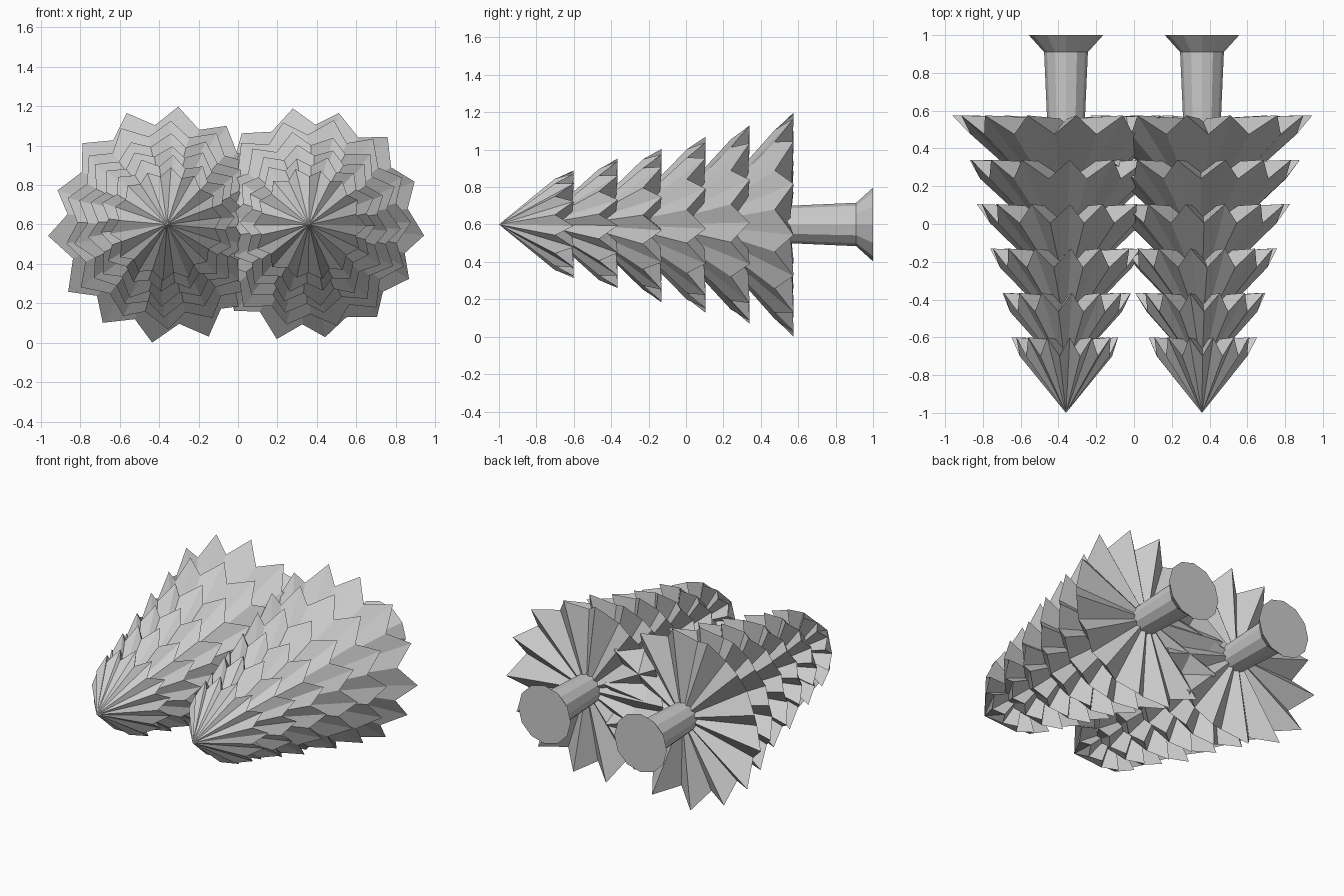
import bpy, bmesh, math, random

cube = bpy.data.objects.get("Cube")
if cube:
    bpy.data.objects.remove(cube)

random.seed(4)
POINTS = 14
AXIS_Z = 0.6

grey = bpy.data.materials.new("plain grey")
colour = (0.6, 0.6, 0.6, 1)
grey.use_nodes = True
grey.diffuse_color = colour
grey.node_tree.nodes["Principled BSDF"].inputs["Base Color"].default_value = colour


def make_object(name, bm):
    bmesh.ops.recalc_face_normals(bm, faces=bm.faces[:])
    mesh = bpy.data.meshes.new(name)
    bm.to_mesh(mesh)
    bm.free()
    mesh.materials.append(grey)
    obj = bpy.data.objects.new(name, mesh)
    bpy.context.collection.objects.link(obj)


def around(bm, x, y, radius, angle):
    return bm.verts.new((x + radius * math.cos(angle), y,
                         AXIS_Z + radius * math.sin(angle)))


def branch_tier(name, x, tip_y, radius, apex_y, turn):
    # Pleated cone: long drooping tips alternate with shorter valleys
    bm = bmesh.new()
    apex = bm.verts.new((x, apex_y, AXIS_Z))
    base = bm.verts.new((x, tip_y - 0.02, AXIS_Z))
    rim = []
    for i in range(2 * POINTS):
        angle = turn + i * math.pi / POINTS
        if i % 2:
            rim.append(around(bm, x, tip_y - 0.1, radius * 0.86, angle))
        else:
            reach = radius * random.uniform(0.97, 1.03)
            rim.append(around(bm, x, tip_y, reach, angle + random.uniform(-0.03, 0.03)))
    for a, b in zip(rim, rim[1:] + rim[:1]):
        bm.faces.new((apex, a, b))
        bm.faces.new((base, b, a))
    make_object(name, bm)


def trunk(name, x, sides=12):
    # Tapered shaft with a flared foot
    bm = bmesh.new()
    profile = [(0.4, 0.1), (0.55, 0.1), (0.91, 0.116), (1.0, 0.197)]
    rings = [[around(bm, x, y, r, 2 * math.pi * i / sides) for i in range(sides)]
             for y, r in profile]
    for lower, upper in zip(rings, rings[1:]):
        for i in range(sides):
            j = (i + 1) % sides
            bm.faces.new((lower[i], lower[j], upper[j], upper[i]))
    bm.faces.new(rings[0])
    bm.faces.new(rings[-1])
    make_object(name, bm)


# Two trees lying side by side, tops toward the front
for side, x, turn in (("right", -0.36, 0.17), ("left", 0.36, -0.04)):
    trunk(side + "_trunk", x)
    for k in range(6):
        tip_y = -0.6 + 0.235 * k
        radius = 0.285 + 0.061 * k
        branch_tier(f"{side}_branch_tier_{k + 1}", x, tip_y, radius,
                    tip_y - 0.4 - 0.03 * k, turn + random.uniform(-0.06, 0.06))
